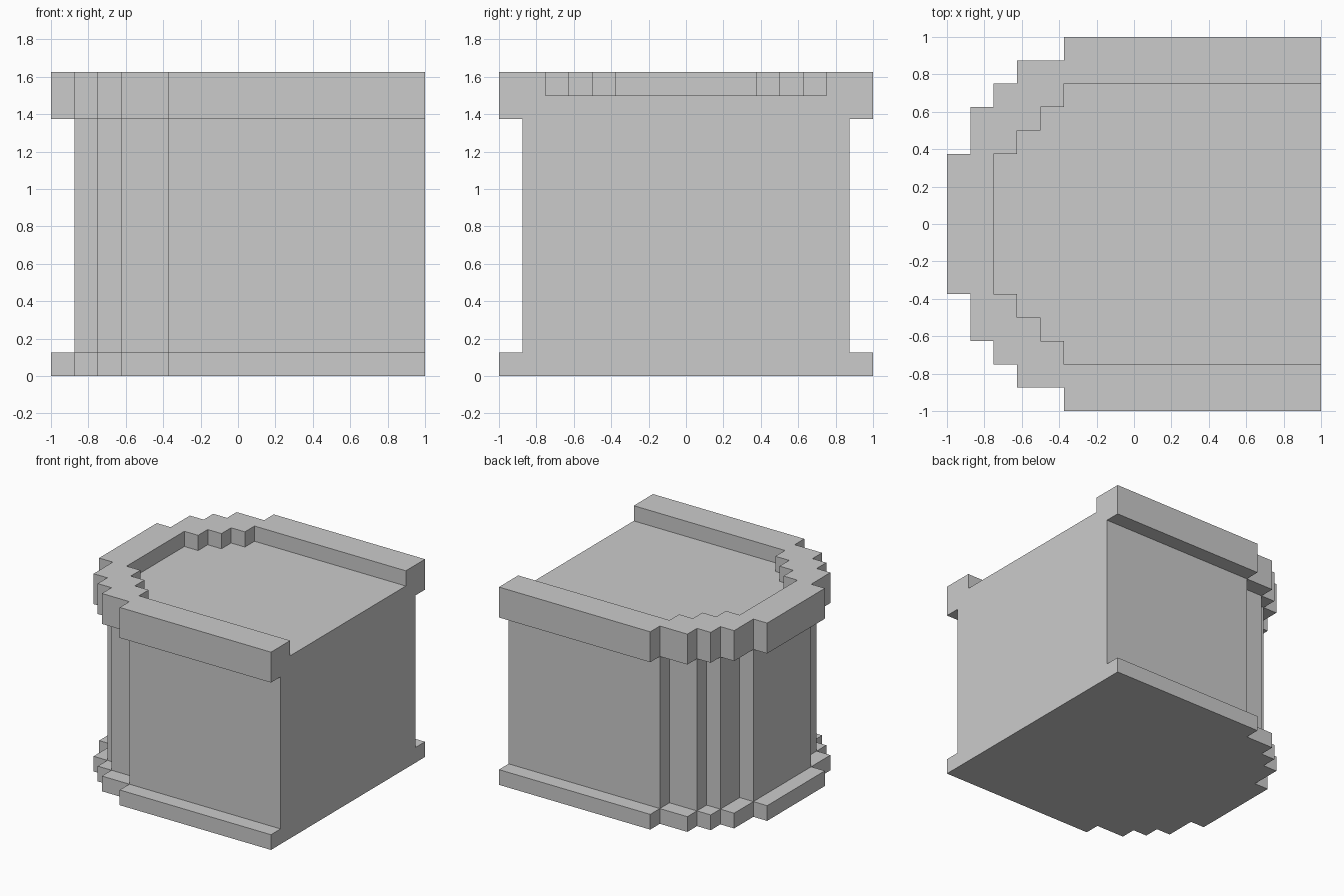
import bpy, bmesh

if "Cube" in bpy.data.objects:
    bpy.data.objects.remove(bpy.data.objects["Cube"])

END = 1.0  # flat end of the model along x


def half_round(steps, x_end):
    """Stepped outline from corner points (x, y), mirrored across y = 0."""
    upper = [(x_end, steps[0][1]), steps[0]]
    for (x0, y0), (x1, y1) in zip(steps, steps[1:]):
        upper += [(x0, y1), (x1, y1)]
    return upper + [(x, -y) for x, y in reversed(upper)]


def prism(name, outline, z0, z1):
    bm = bmesh.new()
    face = bm.faces.new([bm.verts.new((x, y, z0)) for x, y in outline])
    top = bmesh.ops.extrude_face_region(bm, geom=[face])["geom"]
    bmesh.ops.translate(bm, vec=(0, 0, z1 - z0),
                        verts=[v for v in top if isinstance(v, bmesh.types.BMVert)])
    bmesh.ops.recalc_face_normals(bm, faces=bm.faces)
    mesh = bpy.data.meshes.new(name)
    bm.to_mesh(mesh)
    bm.free()
    obj = bpy.data.objects.new(name, mesh)
    bpy.context.collection.objects.link(obj)
    return obj


def combine(target, other, operation):
    mod = target.modifiers.new(operation.title(), 'BOOLEAN')
    mod.operation, mod.solver, mod.object = operation, 'EXACT', other
    bpy.context.view_layer.objects.active = target
    bpy.ops.object.modifier_apply(modifier=mod.name)
    bpy.data.objects.remove(other, do_unlink=True)


flange = [(-.375, 1), (-.625, .875), (-.75, .75), (-.875, .625), (-1, .375)]
wall = [(-.375, .875), (-.625, .75), (-.75, .625), (-.875, .375)]
recess = [(-.375, .75), (-.5, .625), (-.625, .5), (-.75, .375)]

# Core with foot flange and top rim; parts overrun the flat end and are trimmed
block = prism("stepped_block", half_round(wall, 1.1), .06, 1.44)
combine(block, prism("foot_flange", half_round(flange, 1.2), 0, .125), 'UNION')
combine(block, prism("top_rim", half_round(flange, 1.2), 1.375, 1.625), 'UNION')

# Shallow recess in the top, open at the flat end
combine(block, prism("recess_cutter", half_round(recess, 1.5), 1.5, 1.8), 'DIFFERENCE')

# Flat end
combine(block, prism("end_trim", [(END, -2), (2, -2), (2, 2), (END, 2)], -1, 3), 'DIFFERENCE')
